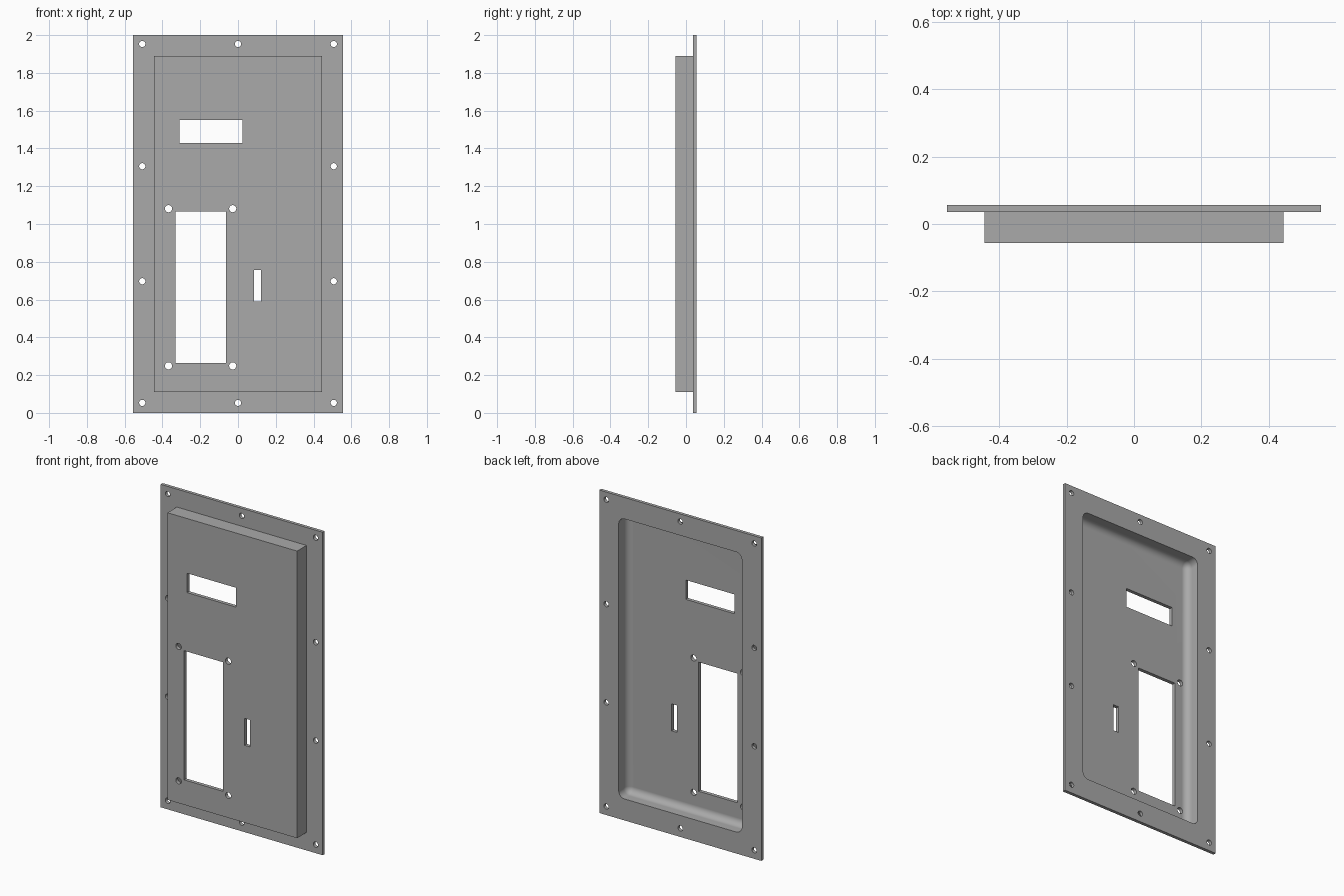
import bpy, bmesh, math
from mathutils import Matrix

cube = bpy.data.objects.get("Cube")
if cube:
    bpy.data.objects.remove(cube, do_unlink=True)

FRONT, SEAT, BACK = -0.056, 0.036, 0.056
FILLET = 0.04

grey = bpy.data.materials.new("plain grey")
grey.use_nodes = True
GREY = (0.4, 0.4, 0.4, 1)
grey.diffuse_color = GREY
grey.node_tree.nodes["Principled BSDF"].inputs["Base Color"].default_value = GREY


def finish(bm, name):
    mesh = bpy.data.meshes.new(name)
    bm.to_mesh(mesh)
    bm.free()
    mesh.materials.append(grey)
    obj = bpy.data.objects.new(name, mesh)
    bpy.context.collection.objects.link(obj)
    return obj


def box(name, x0, x1, y0, y1, z0, z1, rounded=False):
    bm = bmesh.new()
    bmesh.ops.create_cube(bm, size=1)
    for v in bm.verts:
        v.co = (x1 if v.co.x > 0 else x0, y1 if v.co.y > 0 else y0, z1 if v.co.z > 0 else z0)
    if rounded:  # round every edge except those of the rear face
        edges = [e for e in bm.edges if any(v.co.y < (y0 + y1) / 2 for v in e.verts)]
        bmesh.ops.bevel(bm, geom=edges, offset=FILLET, segments=8, profile=0.5, affect='EDGES')
    return finish(bm, name)


def drill(name, x, z, radius):
    bm = bmesh.new()
    bmesh.ops.create_cone(bm, cap_ends=True, segments=32, radius1=radius, radius2=radius, depth=0.4,
                          matrix=Matrix.Translation((x, 0, z)) @ Matrix.Rotation(math.pi / 2, 4, 'X'))
    return finish(bm, name)


def combine(target, tool, operation):
    mod = target.modifiers.new(tool.name, 'BOOLEAN')
    mod.operation, mod.solver, mod.object = operation, 'EXACT', tool
    bpy.context.view_layer.objects.active = target
    bpy.ops.object.modifier_apply(modifier=mod.name)
    bpy.data.objects.remove(tool, do_unlink=True)


# Flange with the raised tray joined to its front
panel = box("tray_panel", -0.555, 0.555, SEAT, BACK, 0, 2)
combine(panel, box("tray", -0.444, 0.444, FRONT, (SEAT + BACK) / 2, 0.111, 1.889), 'UNION')

# Hollow rear pocket with filleted floor and corners
combine(panel, box("pocket", -0.422, 0.422, FRONT + 0.022, 0.2, 0.133, 1.867, True), 'DIFFERENCE')

# Rectangular openings: display window, large opening, narrow slot
for x0, x1, z0, z1 in ((-0.31, 0.025, 1.43, 1.55), (-0.33, -0.063, 0.265, 1.065), (0.085, 0.122, 0.59, 0.757)):
    combine(panel, box("opening", x0, x1, -0.2, 0.2, z0, z1), 'DIFFERENCE')

# Screw holes around the flange and at the corners of the large opening
holes = [(x, z, 0.0165) for x in (-0.507, 0.507) for z in (0.053, 0.697, 1.306, 1.953)]
holes += [(0, z, 0.0165) for z in (0.053, 1.953)]
holes += [(x, z, 0.019) for x in (-0.368, -0.028) for z in (0.249, 1.081)]
for x, z, radius in holes:
    combine(panel, drill("screw_hole", x, z, radius), 'DIFFERENCE')

# Smooth fillets, crisp edges
bpy.ops.object.select_all(action='DESELECT')
panel.select_set(True)
bpy.context.view_layer.objects.active = panel
bpy.ops.object.shade_smooth_by_angle(angle=math.radians(30))
weighted = panel.modifiers.new("flat_face_normals", 'WEIGHTED_NORMAL')
weighted.keep_sharp = True
